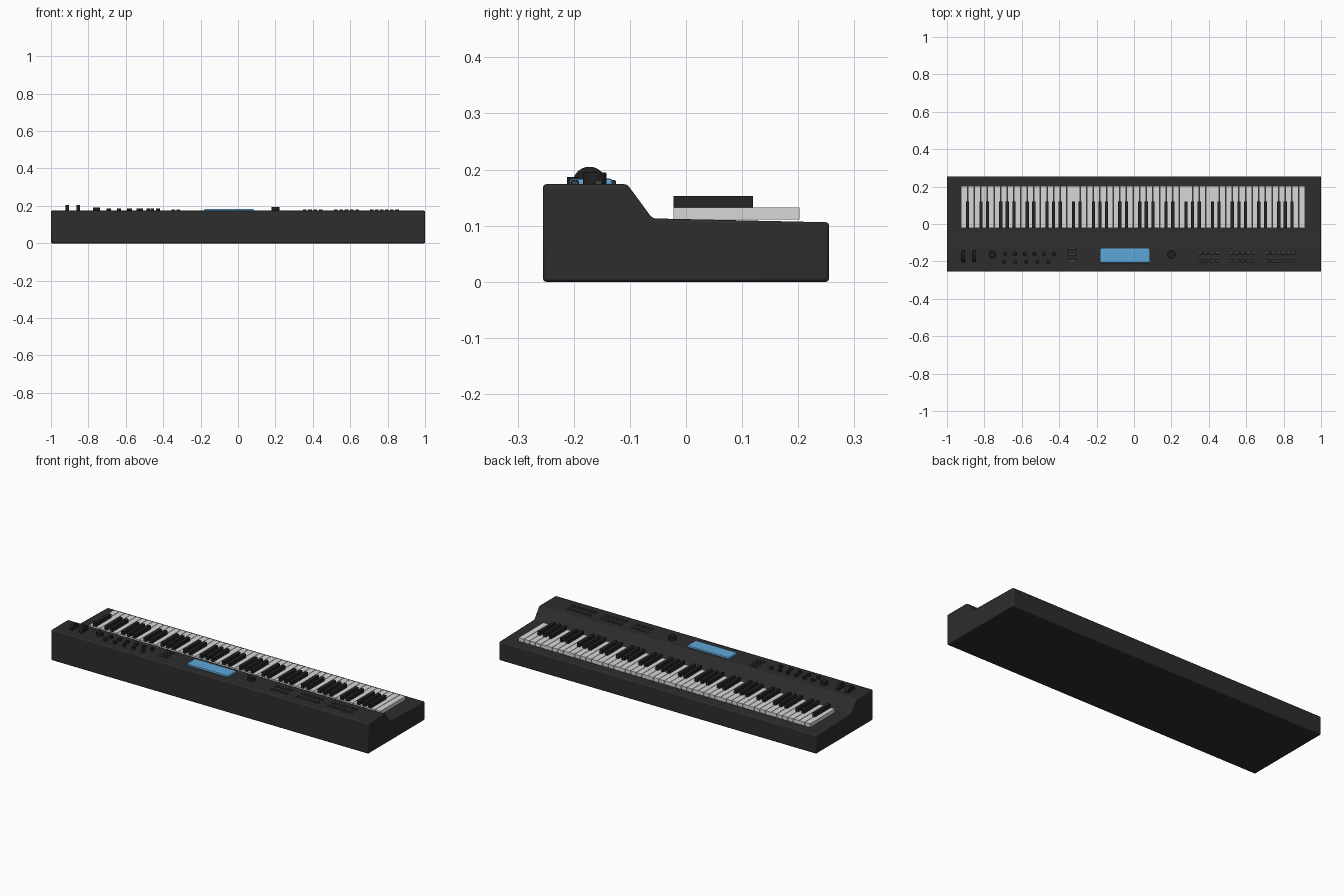
import bpy
import bmesh
import math
from mathutils import Matrix, Vector

if "Cube" in bpy.data.objects:
    bpy.data.objects.remove(bpy.data.objects["Cube"], do_unlink=True)


def material(name, rgb):
    m = bpy.data.materials.new(name)
    m.use_nodes = True
    color = (*rgb, 1)
    m.diffuse_color = color
    m.node_tree.nodes["Principled BSDF"].inputs["Base Color"].default_value = color
    return m


CASE = material("charcoal case", (0.026, 0.026, 0.026))
IVORY = material("white key", (0.68, 0.68, 0.66))
EBONY = material("black key", (0.018, 0.018, 0.019))
KNOB = material("black control", (0.015, 0.015, 0.015))
BUTTON = material("grey button", (0.06, 0.06, 0.06))
SCREEN = material("blue screen", (0.11, 0.38, 0.68))


def finish(name, bm, mat, bevel=0, segments=2, smooth=False):
    bmesh.ops.recalc_face_normals(bm, faces=bm.faces)
    mesh = bpy.data.meshes.new(name)
    bm.to_mesh(mesh)
    bm.free()
    obj = bpy.data.objects.new(name, mesh)
    bpy.context.collection.objects.link(obj)
    mesh.materials.append(mat)
    if bevel:
        mod = obj.modifiers.new("Bevel", "BEVEL")
        mod.width = bevel
        mod.segments = segments
        mod.limit_method = "ANGLE"
        mod.angle_limit = math.radians(25)
    if smooth:
        bpy.ops.object.select_all(action="DESELECT")
        obj.select_set(True)
        bpy.context.view_layer.objects.active = obj
        bpy.ops.object.shade_smooth_by_angle(angle=math.radians(35))
    return obj


def add_box(bm, x, y0, y1, z0, z1, width):
    size = Vector((width, y1 - y0, z1 - z0))
    place = Matrix.Translation((x, (y0 + y1) / 2, (z0 + z1) / 2))
    bmesh.ops.create_cube(bm, size=1, matrix=place @ Matrix.Diagonal((*size, 1)))


def add_cylinder(bm, center, radius, length, turn=None, sides=24):
    place = Matrix.Translation(center) @ (turn or Matrix.Identity(4))
    bmesh.ops.create_cone(bm, cap_ends=True, segments=sides, radius1=radius,
                          radius2=radius, depth=length, matrix=place)


# Case: side profile drawn across the full width
PROFILE = [(-0.255, 0), (-0.255, 0.174), (-0.105, 0.174),
           (-0.06, 0.113), (0.255, 0.106), (0.255, 0)]
bm = bmesh.new()
outline = bm.faces.new([bm.verts.new((-1, y, z)) for y, z in PROFILE])
solid = bmesh.ops.extrude_face_region(bm, geom=[outline])
bmesh.ops.translate(bm, vec=(2, 0, 0),
                    verts=[v for v in solid["geom"] if isinstance(v, bmesh.types.BMVert)])
finish("case", bm, CASE, bevel=0.006, segments=3, smooth=True)

# Keyboard: 52 white keys, black keys between them in groups
LEFT, RIGHT, COUNT = -0.925, 0.915, 52
PITCH = (RIGHT - LEFT) / COUNT
white, black = bmesh.new(), bmesh.new()
for i in range(COUNT):
    add_box(white, LEFT + (i + 0.5) * PITCH, -0.022, 0.202, 0.111, 0.132, PITCH * 0.93)
    if i % 7 in (0, 2, 3, 5, 6) and i < COUNT - 1:
        add_box(black, LEFT + (i + 1) * PITCH, -0.022, 0.119, 0.131, 0.153, 0.017)
finish("white_keys", white, IVORY)
finish("black_keys", black, EBONY)

DECK = 0.173

# Pitch and modulation wheels, half sunk in the deck
bm = bmesh.new()
for x in (-0.912, -0.853):
    add_cylinder(bm, (x, -0.172, 0.175), 0.03, 0.019, Matrix.Rotation(math.pi / 2, 4, "Y"), 32)
finish("control_wheels", bm, KNOB, bevel=0.002, smooth=True)

# Large dials
for name, x, radius, top in (("volume_dial", -0.757, 0.019, 0.192),
                             ("data_dial", 0.2, 0.021, 0.195)):
    bm = bmesh.new()
    add_cylinder(bm, (x, -0.163, (DECK + top) / 2), radius, top - DECK, sides=32)
    finish(name, bm, KNOB, bevel=0.002, smooth=True)

# Two rows of small knobs
bm = bmesh.new()
for count, start, step, y in ((6, -0.688, 0.052, -0.16), (5, -0.694, 0.059, -0.202)):
    for i in range(count):
        add_cylinder(bm, (start + i * step, y, 0.18), 0.01, 0.014, sides=16)
finish("small_knobs", bm, KNOB, bevel=0.0015, smooth=True)

# Button groups: columns, first x, column step, row positions
GROUPS = {
    "mode_buttons": (2, -0.346, 0.026, (-0.132, -0.163, -0.194)),
    "left_buttons": (4, 0.356, 0.029, (-0.156, -0.198)),
    "middle_buttons": (5, 0.522, 0.029, (-0.156, -0.198)),
    "right_buttons": (6, 0.715, 0.027, (-0.156, -0.198)),
}
for name, (columns, start, step, rows) in GROUPS.items():
    bm = bmesh.new()
    for i in range(columns):
        for y in rows:
            add_box(bm, start + i * step, y - 0.007, y + 0.007, DECK, 0.181, 0.019)
    finish(name, bm, BUTTON, bevel=0.0015, segments=1)

# Display panel with softened rim
bm = bmesh.new()
add_box(bm, -0.048, -0.208, -0.13, DECK - 0.005, 0.184, 0.264)
finish("display", bm, SCREEN, bevel=0.006, segments=2)
